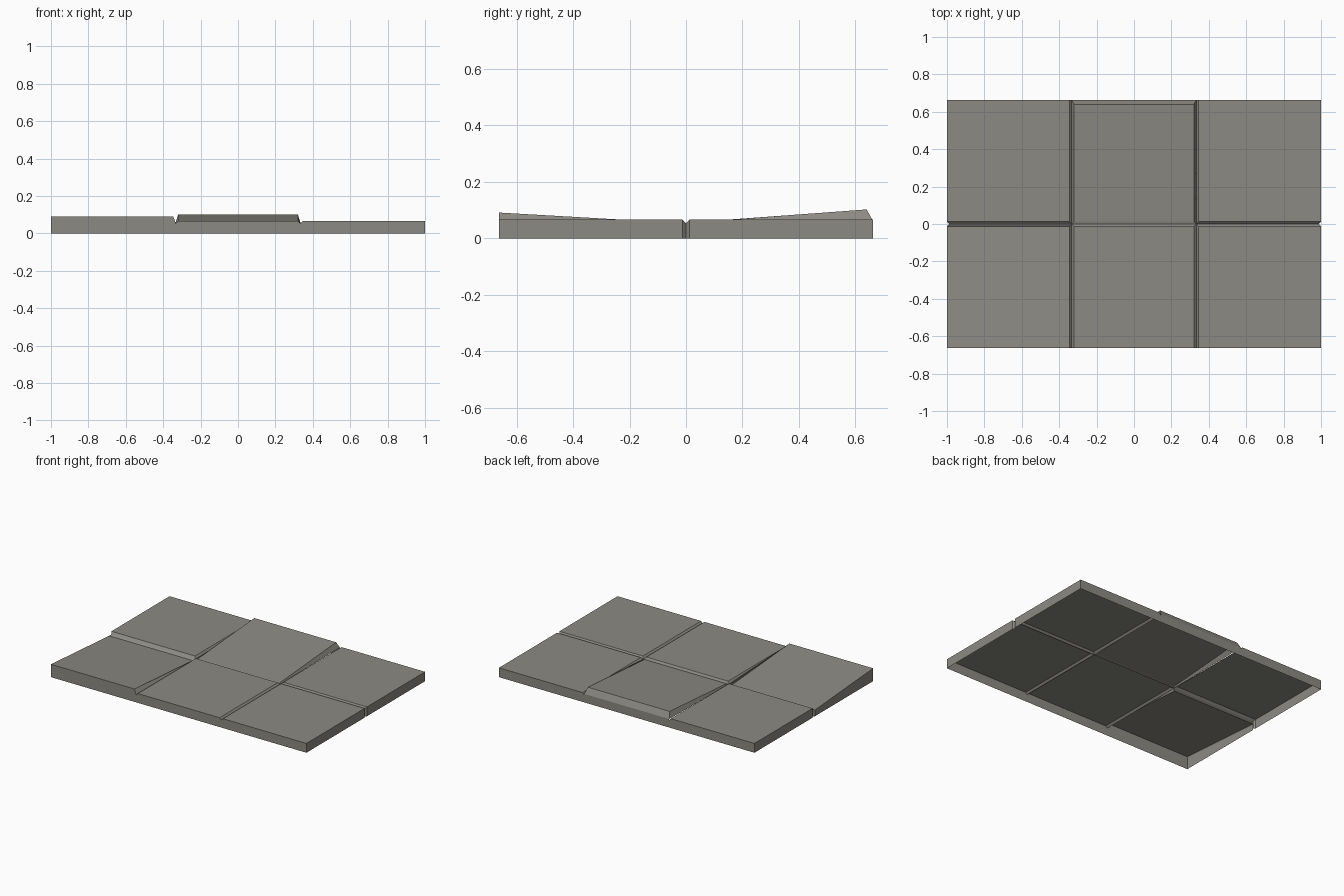
import bpy, bmesh

if "Cube" in bpy.data.objects:
    bpy.data.objects.remove(bpy.data.objects["Cube"])

W, D = 1.0, 0.663          # half width and half depth of the slab
H, GROOVE = 0.066, 0.053   # tile height and groove floor height
GX, GAP = 0.333, 0.013     # groove position in x, half width of a groove

stone = bpy.data.materials.new("grey stone")
stone.diffuse_color = (0.262, 0.254, 0.224, 1)
stone.use_nodes = True
stone.node_tree.nodes["Principled BSDF"].inputs["Base Color"].default_value = stone.diffuse_color


def paving_tile(name, x0, x1, y0, y1, z_near0, z_far, back_bevel=False):
    """Open-bottomed slab tile: flat (maybe tilted) top, chamfers to grooves, outer walls."""
    bm = bmesh.new()
    outer, inner = [], []
    for x, y in ((x0, y0), (x1, y0), (x1, y1), (x0, y1)):
        out_x, out_y = abs(x) == W, abs(y) == D
        cx, cy = (x0 + x1) / 2, (y0 + y1) / 2
        sx, sy = (1 if x > cx else -1), (1 if y > cy else -1)
        bevelled = back_bevel and out_y
        # top corner
        ix = x if out_x else x - sx * GAP
        iy = y - sy * 0.023 if bevelled else (y if out_y else y - sy * GAP)
        iz = z_far if out_y else z_near0
        inner.append((ix, iy, iz))
        # corner on the groove centre line
        if out_x and out_y:
            outer.append((ix, iy, iz))
        elif out_x:
            outer.append((x - sx * 0.012, y, GROOVE))
        else:
            outer.append((x, y, 0.06 if bevelled else GROOVE))

    def face(points):
        pts = list(dict.fromkeys(points))
        if len(pts) > 2:
            bm.faces.new([bm.verts.new(p) for p in pts])

    face(inner)
    ends = ((x0, y0), (x1, y0), (x1, y1), (x0, y1))
    for i in range(4):
        j = (i + 1) % 4
        on_x = ends[i][0] == ends[j][0] and abs(ends[i][0]) == W
        on_y = ends[i][1] == ends[j][1] and abs(ends[i][1]) == D
        bevelled = back_bevel and on_y
        if not (on_x or on_y) or bevelled:
            face([outer[i], outer[j], inner[j], inner[i]])      # chamfer
        if on_x or on_y:
            line = [outer[i], outer[j]] if bevelled else [outer[i], inner[i], inner[j], outer[j]]
            for a, b in zip(line, line[1:]):                     # outer wall
                if a != b:
                    face([(a[0], a[1], 0), (b[0], b[1], 0), b, a])
    bmesh.ops.remove_doubles(bm, verts=bm.verts, dist=1e-5)
    me = bpy.data.meshes.new(name)
    bm.to_mesh(me)
    bm.free()
    me.materials.append(stone)
    bpy.context.collection.objects.link(bpy.data.objects.new(name, me))


# two tiles are tilted: (height at the middle groove, height at the outer edge)
tilted = {("left", "front"): (0.044, 0.091), ("middle", "back"): (0.056, 0.102)}
columns = {"left": (-W, -GX), "middle": (-GX, GX), "right": (GX, W)}
rows = {"front": (-D, 0.0), "back": (0.0, D)}
for row, (y0, y1) in rows.items():
    for col, (x0, x1) in columns.items():
        near, far = tilted.get((col, row), (H, H))
        paving_tile(f"{row}_{col}_tile", x0, x1, y0, y1, near, far,
                    back_bevel=(col, row) == ("middle", "back"))
